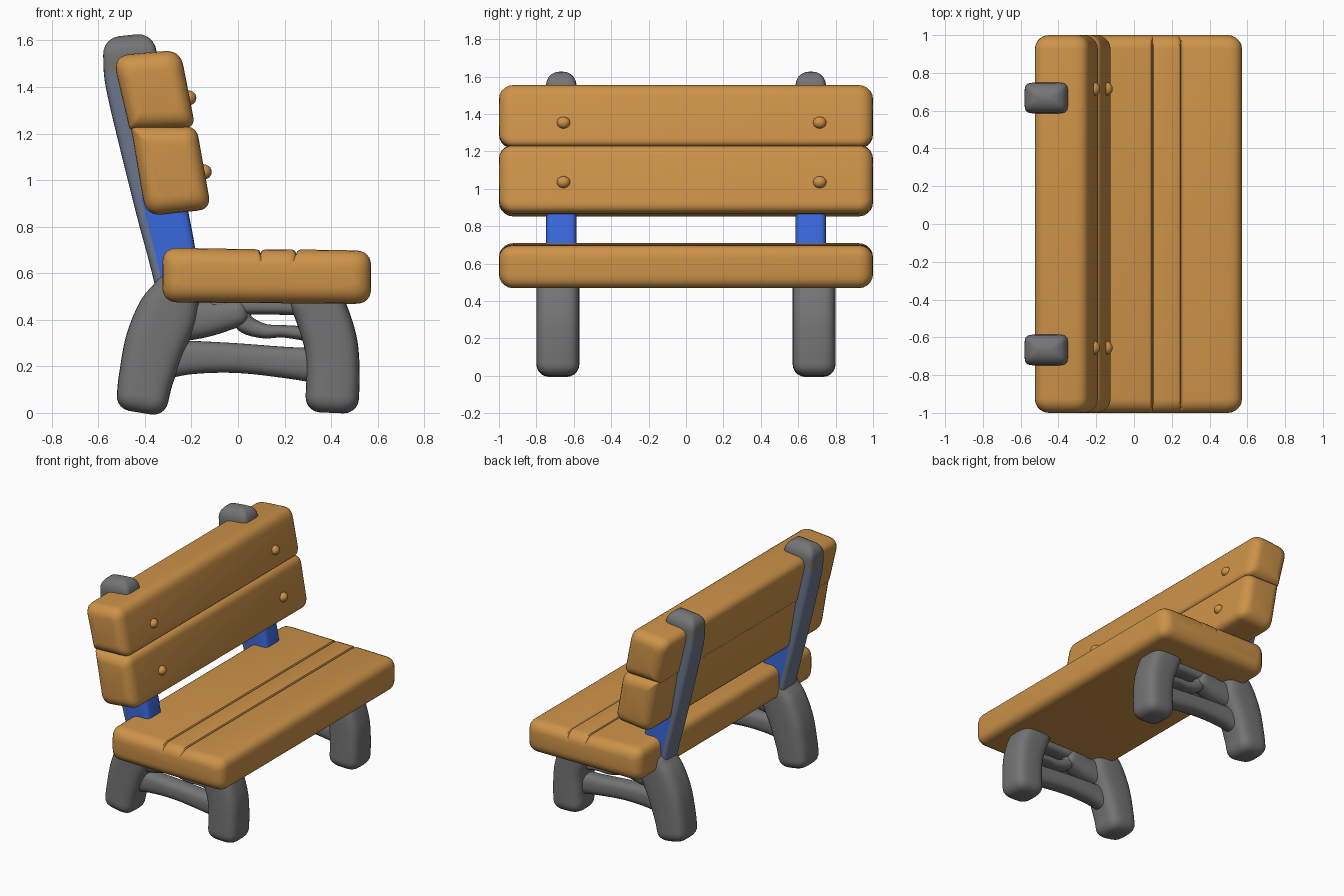
import bpy, bmesh, math
from mathutils import Vector

if "Cube" in bpy.data.objects:
    bpy.data.objects.remove(bpy.data.objects["Cube"])


def material(name, rgb):
    m = bpy.data.materials.new(name)
    m.diffuse_color = (*rgb, 1)
    m.use_nodes = True
    m.node_tree.nodes["Principled BSDF"].inputs["Base Color"].default_value = m.diffuse_color
    return m


WOOD = material("warm wood", (0.61, 0.29, 0.066))
GREY = material("iron grey", (0.175, 0.175, 0.18))
BLUE = material("bright blue", (0.042, 0.14, 0.72))
SLATE = material("slate blue grey", (0.15, 0.185, 0.27))


def skin(name, rings, mats):
    """Join equal-sized rings of points into a closed smooth solid."""
    bm = bmesh.new()
    vs = [[bm.verts.new(p) for p in ring] for ring in rings]
    n = len(vs[0])
    for a, b in zip(vs, vs[1:]):
        for i in range(n):
            bm.faces.new((a[i], a[(i + 1) % n], b[(i + 1) % n], b[i]))
    bm.faces.new(vs[0])
    bm.faces.new(vs[-1])
    bmesh.ops.recalc_face_normals(bm, faces=bm.faces)
    me = bpy.data.meshes.new(name)
    bm.to_mesh(me)
    bm.free()
    for p in me.polygons:
        p.use_smooth = True
    me.set_sharp_from_angle(angle=math.radians(40))
    ob = bpy.data.objects.new(name, me)
    bpy.context.collection.objects.link(ob)
    for m in mats:
        me.materials.append(m)
    return ob


def round_corners(points, steps=6):
    """Replace each (x, z, radius) corner by a small curve."""
    out = []
    for i, (x, z, r) in enumerate(points):
        c = Vector((x, z))
        if r == 0:
            out.append(c)
            continue
        a = Vector(points[i - 1][:2]) - c
        b = Vector(points[(i + 1) % len(points)][:2]) - c
        p, q = c + a.normalized() * r, c + b.normalized() * r
        for k in range(steps + 1):
            t = k / steps
            out.append(p * (1 - t) ** 2 + c * 2 * t * (1 - t) + q * t * t)
    return out


def plank(name, points, r=0.075):
    """Long board: xz profile run along y with rounded ends."""
    prof = round_corners(points)
    xs, zs = [p.x for p in prof], [p.y for p in prof]
    cx, cz = (min(xs) + max(xs)) / 2, (min(zs) + max(zs)) / 2
    hx, hz = (max(xs) - min(xs)) / 2, (max(zs) - min(zs)) / 2
    arcs = [math.radians(a) for a in (90, 72, 54, 36, 18, 0)]
    stations = [(-1 + r * (1 - math.sin(math.pi / 2 - a)), a) for a in arcs]
    stations = [(-1 + r - r * math.sin(a), r * (1 - math.cos(a))) for a in arcs]
    stations += [(-y, ins) for y, ins in reversed(stations)]
    rings = [[(cx + (p.x - cx) * (1 - ins / hx), y, cz + (p.y - cz) * (1 - ins / hz))
              for p in prof] for y, ins in stations]
    return skin(name, rings, [WOOD])


def spline(keys, steps=6):
    """Catmull-Rom curve through (x, z, half thickness) keys."""
    k = [Vector(v) for v in keys]
    k = [2 * k[0] - k[1]] + k + [2 * k[-1] - k[-2]]
    out = []
    for i in range(1, len(k) - 2):
        a, b, c, d = k[i - 1:i + 3]
        for s in range(steps):
            t = s / steps
            out.append(0.5 * (2 * b + (c - a) * t + (2 * a - 5 * b + 4 * c - d) * t * t
                              + (3 * b - a - 3 * c + d) * t ** 3))
    return out + [k[-2]]


def limb(name, keys, y, half_y, cap, power=3.5, mats=(GREY,), n=32):
    """Rounded-square bar following a path in the xz plane, with domed ends."""
    path = spline(keys)
    secs = []
    for i, p in enumerate(path):
        d = path[min(i + 1, len(path) - 1)] - path[max(i - 1, 0)]
        secs.append((Vector((p.x, p.y)), Vector((d.x, d.y)).normalized(), p.z, 0))
    arcs = [math.radians(a) for a in (88, 70, 52, 35, 17)]

    def dome(sec, sign):
        c, d, h, _ = sec
        return [(c + d * sign * cap * math.sin(a), d, h, cap * (1 - math.cos(a))) for a in arcs]
    secs = dome(secs[0], -1) + secs + dome(secs[-1], 1)[::-1]
    rings = []
    for c, d, h, ins in secs:
        ring = []
        for j in range(n):
            a = 2 * math.pi * (j + 0.5) / n
            u, v = [math.copysign(abs(f(a)) ** (2 / power), f(a)) for f in (math.cos, math.sin)]
            u, v = u * (h - ins), v * (half_y - ins)
            ring.append((c.x + d.y * u, y + v, c.y - d.x * u))
        rings.append(ring)
    return skin(name, rings, mats)


# Seat with two board grooves in its top
plank("seat", [(-0.325, 0.475, 0.07), (-0.325, 0.71, 0.07),
               (0.075, 0.703, 0), (0.09, 0.699, 0), (0.097, 0.686, 0), (0.104, 0.698, 0), (0.12, 0.703, 0),
               (0.23, 0.702, 0), (0.243, 0.698, 0), (0.25, 0.685, 0), (0.257, 0.697, 0), (0.27, 0.702, 0),
               (0.572, 0.697, 0.07), (0.572, 0.468, 0.07)])

# Two leaning backrest boards
plank("upper_back_board", [(-0.54, 1.535, 0.08), (-0.248, 1.56, 0.07),
                           (-0.183, 1.225, 0.05), (-0.465, 1.215, 0.015)])
plank("lower_back_board", [(-0.462, 1.235, 0.015), (-0.178, 1.23, 0.05),
                           (-0.115, 0.875, 0.06), (-0.395, 0.845, 0.07)])

# Wooden pegs on the front of the backrest
for y in (-0.655, 0.715):
    for label, x, z in (("upper", -0.212, 1.353), ("lower", -0.146, 1.035)):
        bpy.ops.mesh.primitive_uv_sphere_add(segments=20, ring_count=12, radius=1, location=(x, y, z))
        peg = bpy.context.object
        peg.name = label + "_peg"
        peg.scale = (0.033, 0.036, 0.032)
        peg.data.materials.append(WOOD)
        bpy.ops.object.shade_smooth()

for side, s in (("left", -1), ("right", 1)):
    # Back post: grey cap, slate rear strip, blue front and sides near the seat
    post = limb(side + "_back_post",
                [(-0.262, 0.56, 0.095), (-0.288, 0.70, 0.104), (-0.325, 0.86, 0.11),
                 (-0.39, 1.14, 0.115), (-0.45, 1.42, 0.12), (-0.465, 1.545, 0.115)],
                s * 0.667, 0.082, 0.078, 6, (GREY, SLATE, BLUE))
    for p in post.data.polygons:
        c = p.center
        rear = -0.365 - (c.z - 0.6) * 0.255
        if c.z > 1.47:
            p.material_index = 0
        elif c.x < rear + 0.035 or c.z > 0.95:
            p.material_index = 1
        else:
            p.material_index = 2

    # Legs
    y = s * 0.685
    limb(side + "_back_leg",
         [(-0.41, 0.065, 0.112), (-0.395, 0.15, 0.118), (-0.355, 0.30, 0.13),
          (-0.30, 0.43, 0.13), (-0.262, 0.515, 0.105)], y, 0.115, 0.065)
    limb(side + "_front_leg",
         [(0.405, 0.065, 0.115), (0.408, 0.16, 0.115), (0.40, 0.29, 0.115),
          (0.365, 0.41, 0.115), (0.33, 0.49, 0.11)], y, 0.115, 0.065)

    # Stretcher and under-seat bracing
    limb(side + "_stretcher",
         [(-0.36, 0.225, 0.09), (-0.2, 0.238, 0.072), (0.0, 0.235, 0.064),
          (0.22, 0.215, 0.068), (0.38, 0.2, 0.08)], y, 0.062, 0.03, 2.6)
    limb(side + "_gusset",
         [(-0.28, 0.40, 0.10), (-0.14, 0.405, 0.08), (0.0, 0.43, 0.06)], y, 0.075, 0.04, 2.6)
    limb(side + "_seat_rail",
         [(-0.1, 0.46, 0.04), (0.15, 0.458, 0.036), (0.34, 0.455, 0.04)], y, 0.06, 0.02, 2.6)
    limb(side + "_curled_brace",
         [(0.0, 0.45, 0.045), (0.03, 0.385, 0.042), (0.11, 0.352, 0.032),
          (0.2, 0.35, 0.027), (0.34, 0.335, 0.035)], y, 0.05, 0.02, 2.4)
